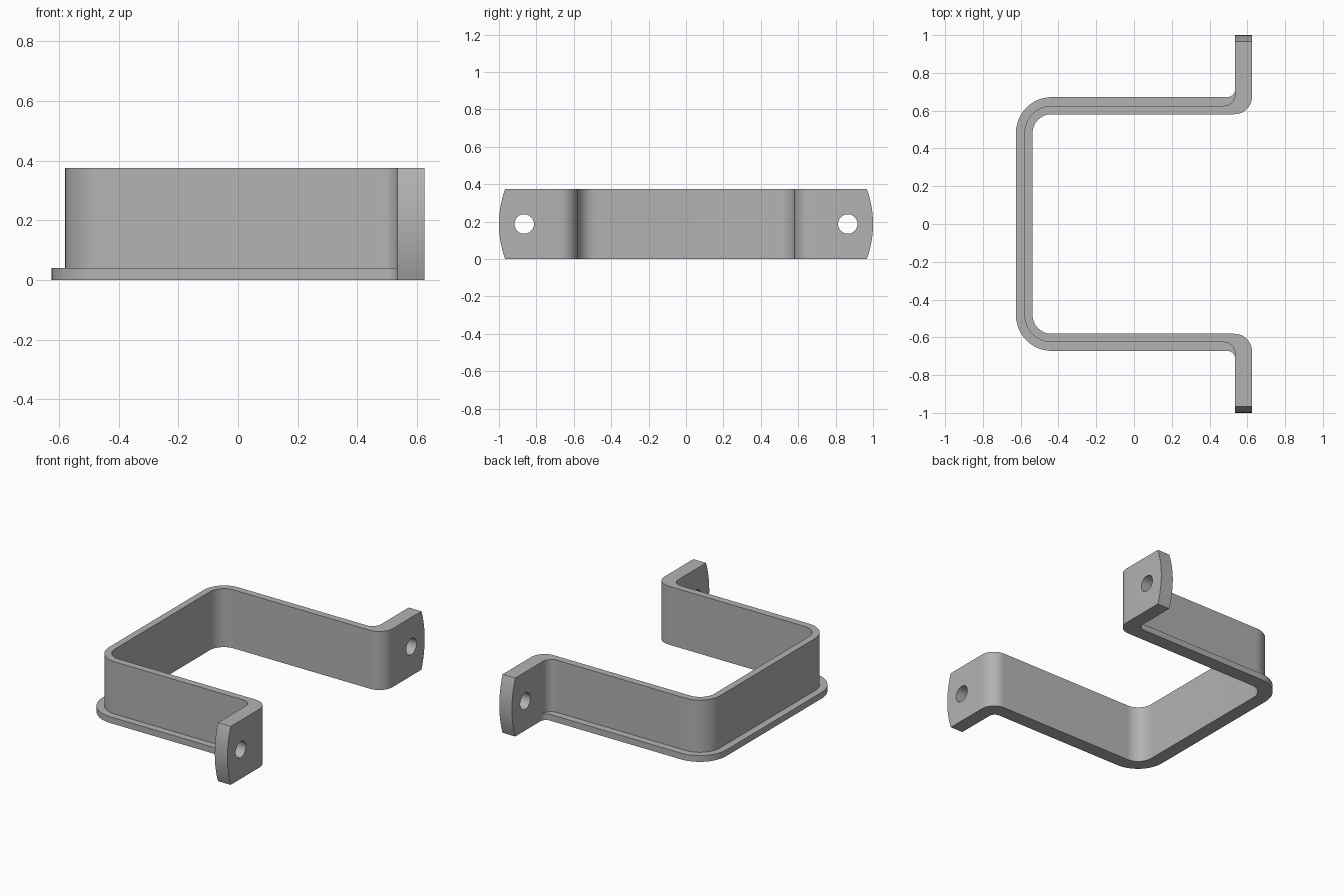
import bpy, bmesh, math
from mathutils import Vector, Matrix

HEIGHT, LIP = 0.375, 0.04
MID = HEIGHT / 2
cube = bpy.data.objects.get("Cube")
if cube:
    bpy.data.objects.remove(cube)

metal = bpy.data.materials.new("grey metal")
metal.use_nodes = True
GREY = (0.45, 0.45, 0.45, 1)
metal.diffuse_color = GREY
metal.node_tree.nodes["Principled BSDF"].inputs["Base Color"].default_value = GREY


def rounded(corners, steps=12):
    """Closed 2D outline with a fillet radius at each corner (x, y, r)."""
    out = []
    n = len(corners)
    for i, (x, y, r) in enumerate(corners):
        p = Vector((x, y))
        if r == 0:
            out.append(p)
            continue
        a = (Vector(corners[i - 1][:2]) - p).normalized()
        b = (Vector(corners[(i + 1) % n][:2]) - p).normalized()
        centre = p + (a + b) * r
        for k in range(steps + 1):
            t = k / steps * math.pi / 2
            out.append(centre - b * r * math.cos(t) - a * r * math.sin(t))
    return out


def outline(side, back, radius, fillet):
    """Bracket plan: the outer edge is set by its side and back distances."""
    half = [(back, side, radius), (0.535, side, fillet), (0.535, 1.05, 0),
            (0.625, 1.05, 0), (0.625, 0.581, 0.094), (-0.537, 0.581, 0.1)]
    return rounded(half + [(x, -y, r) for x, y, r in reversed(half)])


def loft(name, rings):
    """Skin matching rings of points and cap both ends."""
    bm = bmesh.new()
    loops = [[bm.verts.new(p) for p in ring] for ring in rings]
    for lo, hi in zip(loops, loops[1:]):
        for i in range(len(lo)):
            bm.faces.new((lo[i - 1], lo[i], hi[i], hi[i - 1]))
    bm.faces.new(loops[0])
    bm.faces.new(loops[-1])
    bmesh.ops.remove_doubles(bm, verts=bm.verts, dist=1e-5)
    bmesh.ops.recalc_face_normals(bm, faces=bm.faces)
    mesh = bpy.data.meshes.new(name)
    bm.to_mesh(mesh)
    bm.free()
    obj = bpy.data.objects.new(name, mesh)
    bpy.context.collection.objects.link(obj)
    mesh.materials.append(metal)
    return obj


def cut(target, cutter, operation):
    cutter.hide_render = True
    bpy.context.view_layer.objects.active = target
    mod = target.modifiers.new("cut", 'BOOLEAN')
    mod.object, mod.operation, mod.solver = cutter, operation, 'EXACT'
    bpy.ops.object.modifier_apply(modifier=mod.name)
    bpy.data.objects.remove(cutter)


# Bent strap with a projecting lip along its lower outer edge
lip = outline(0.672, -0.625, 0.19, 0.04)
wall = outline(0.626, -0.58, 0.145, 0.06)
bracket = loft("bracket", [[(p.x, p.y, z) for p in ring] for ring, z in
                           ((lip, 0), (lip, LIP), (wall, LIP), (wall, HEIGHT))])

# Bowed ends of the mounting ears
R = 0.55
arc = [(1 - R + R * math.cos(t), MID + R * math.sin(t))
       for t in (math.radians(a) for a in range(-30, 31, 2))]
section = arc + [(-y, z) for y, z in reversed(arc)]
cut(bracket, loft("ear_trim", [[(x, y, z) for y, z in section] for x in (-1, 1)]), 'INTERSECT')

# Screw holes through the ears
for s in (-1, 1):
    circle = [(s * 0.865 + 0.052 * math.cos(k * math.pi / 20),
               MID + 0.052 * math.sin(k * math.pi / 20)) for k in range(40)]
    cut(bracket, loft("hole_cutter", [[(x, y, z) for y, z in circle] for x in (0.4, 0.8)]),
        'DIFFERENCE')

bpy.ops.object.select_all(action='DESELECT')
bracket.select_set(True)
bpy.context.view_layer.objects.active = bracket
bpy.ops.object.shade_smooth_by_angle(angle=math.radians(30))
